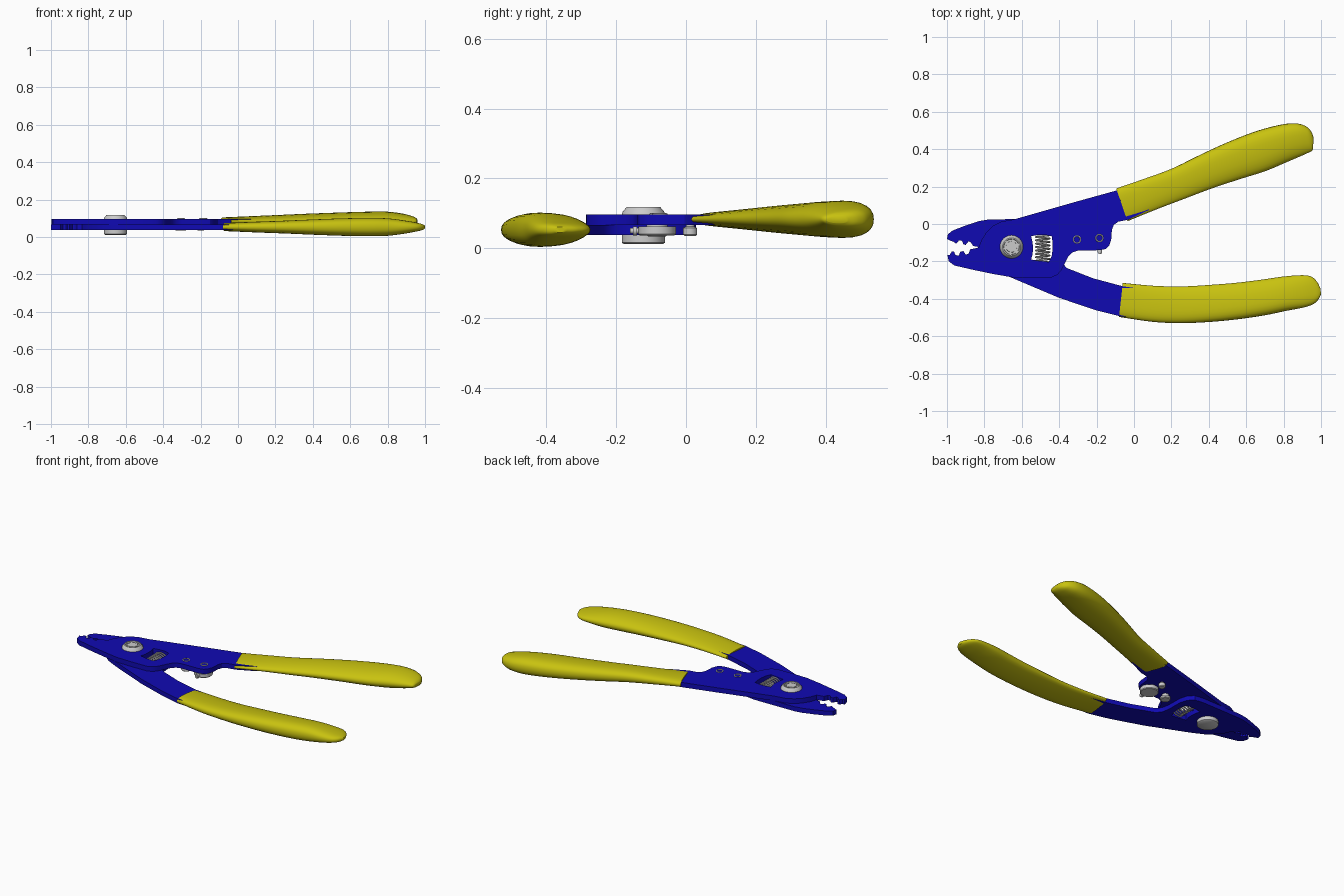
import bpy, bmesh, math
from mathutils import Vector

if "Cube" in bpy.data.objects:
    bpy.data.objects.remove(bpy.data.objects["Cube"])


def material(name, rgb):
    m = bpy.data.materials.new(name)
    m.diffuse_color = (*rgb, 1)
    m.use_nodes = True
    m.node_tree.nodes["Principled BSDF"].inputs["Base Color"].default_value = m.diffuse_color
    return m


BLUE = material("blue_steel", (0.005, 0.003, 0.45))
YELLOW = material("yellow_grip", (0.58, 0.54, 0.005))


def finish(ob, mat=None, angle=35):
    if mat:
        ob.data.materials.append(mat)
    bpy.ops.object.select_all(action='DESELECT')
    ob.select_set(True)
    bpy.context.view_layer.objects.active = ob
    if ob.type == 'CURVE':
        bpy.ops.object.convert(target='MESH')
        ob = bpy.context.object
    bpy.ops.object.shade_smooth_by_angle(angle=math.radians(angle))
    return ob


def from_bmesh(name, bm, mat=None, angle=35):
    bmesh.ops.recalc_face_normals(bm, faces=bm.faces)
    me = bpy.data.meshes.new(name)
    bm.to_mesh(me)
    bm.free()
    ob = bpy.data.objects.new(name, me)
    bpy.context.collection.objects.link(ob)
    return finish(ob, mat, angle)


def plate(name, outlines, z0, z1, mat=None):
    """Flat plate cut from an outline; later outlines become holes."""
    cu = bpy.data.curves.new(name, 'CURVE')
    cu.dimensions, cu.fill_mode, cu.extrude = '2D', 'BOTH', (z1 - z0) / 2
    for pts in outlines:
        s = cu.splines.new('POLY')
        s.points.add(len(pts) - 1)
        for p, (x, y) in zip(s.points, pts):
            p.co = (x, y, 0, 1)
        s.use_cyclic_u = True
    ob = bpy.data.objects.new(name, cu)
    ob.location.z = (z0 + z1) / 2
    bpy.context.collection.objects.link(ob)
    return finish(ob, mat, 30)


def lathe(name, x, y, profile, n=40):
    """Turned part about a vertical axis from (radius, z) points."""
    bm = bmesh.new()
    rings = [[bm.verts.new((x + r * math.cos(i * math.tau / n), y + r * math.sin(i * math.tau / n), z))
              for i in range(n)] for r, z in profile]
    for a, b in zip(rings, rings[1:]):
        for i in range(n):
            j = (i + 1) % n
            bm.faces.new((a[i], a[j], b[j], b[i]))
    bm.faces.new(rings[0])
    bm.faces.new(rings[-1])
    return from_bmesh(name, bm)


def catmull(rows, steps=5):
    out = []
    for i in range(len(rows) - 1):
        p = [Vector(rows[min(max(k, 0), len(rows) - 1)]) for k in (i - 1, i, i + 1, i + 2)]
        for s in range(steps):
            t = s / steps
            out.append(0.5 * (2 * p[1] + (p[2] - p[0]) * t + (2 * p[0] - 5 * p[1] + 4 * p[2] - p[3]) * t * t
                              + (3 * p[1] - p[0] - 3 * p[2] + p[3]) * t ** 3))
    return out + [Vector(rows[-1])]


def grip(name, rows, zc, n=28):
    """Loft of teardrop sections; each row = outer x,y, inner x,y, half height."""
    bm = bmesh.new()
    rings = []
    for ox, oy, ix, iy, h in catmull(rows):
        ring = []
        for k in range(n):
            c, s = math.cos(k * math.tau / n), math.sin(k * math.tau / n)
            u = 0.5 + 0.5 * math.copysign(abs(c) ** 0.85, c)
            z = zc + h * math.copysign(abs(s) ** 0.85, s) * (0.9 + 0.2 * c)
            ring.append(bm.verts.new((ix + (ox - ix) * u, iy + (oy - iy) * u, z)))
        rings.append(ring)
    for a, b in zip(rings, rings[1:]):
        for i in range(n):
            j = (i + 1) % n
            bm.faces.new((a[i], a[j], b[j], b[i]))
    bm.faces.new(rings[0])
    bm.faces.new(rings[-1])
    return from_bmesh(name, bm, YELLOW, 50)


# Spring window shared by both plates
window = [(-.55, -.065), (-.51, -.058), (-.475, -.058), (-.44, -.065), (-.435, -.1), (-.435, -.135),
          (-.44, -.17), (-.455, -.203), (-.5, -.198), (-.55, -.19), (-.542, -.16), (-.54, -.13), (-.542, -.1)]

# Upper plate: lower jaw, head, latch lobe and upper handle tang
upper = [(-.998, -.165), (-.985, -.165), (-.975, -.148), (-.962, -.148), (-.955, -.165), (-.938, -.17),
         (-.928, -.148), (-.912, -.145), (-.9, -.163), (-.885, -.16), (-.875, -.135), (-.85, -.13),
         (-.83, -.125), (-.815, -.085), (-.79, -.045), (-.755, -.01), (-.71, .013), (-.64, .025),
         (-.5, .065), (-.3, .122), (-.09, .18), (.02, .2), (.08, .075), (-.035, .022), (-.085, .012), (-.108, -.005),
         (-.118, -.03), (-.122, -.085), (-.132, -.115), (-.15, -.133), (-.18, -.14), (-.3, -.142),
         (-.33, -.152), (-.35, -.172), (-.375, -.22), (-.39, -.25), (-.41, -.272), (-.44, -.285),
         (-.55, -.287), (-.65, -.285), (-.75, -.268), (-.86, -.245), (-.96, -.222), (-.99, -.2)]
plate("upper_plate", [upper, window], .067, .097, BLUE)

# Lower plate: upper jaw, head and lower handle tang
lower = [(-1, -.08), (-.995, -.055), (-.97, -.035), (-.9, -.008), (-.83, .015), (-.78, .024), (-.65, .026),
         (-.5, .028), (-.44, .02), (-.41, -.01), (-.395, -.06), (-.393, -.16), (-.385, -.205), (-.36, -.235),
         (-.22, -.29), (-.06, -.333), (.06, -.35), (.06, -.5), (-.075, -.493), (-.2, -.462), (-.4, -.395),
         (-.66, -.285), (-.74, -.245), (-.79, -.2), (-.82, -.16), (-.835, -.122),
         (-.86, -.118), (-.873, -.098), (-.885, -.093), (-.9, -.112), (-.912, -.108), (-.92, -.09),
         (-.935, -.087), (-.95, -.105), (-.965, -.095), (-.98, -.09)]
plate("lower_plate", [lower, window], .038, .0668, BLUE)

# Handle grips
grip("upper_grip", [
    (-.095, .19, -.035, .015, .024), (.05, .24, .12, .078, .031), (.2, .295, .27, .135, .038),
    (.35, .368, .41, .188, .045), (.5, .437, .56, .238, .051), (.65, .495, .7, .282, .056),
    (.78, .53, .81, .328, .057), (.865, .538, .885, .36, .047), (.92, .522, .93, .38, .034),
    (.947, .495, .95, .39, .023), (.96, .462, .957, .4, .012)], .083)
grip("lower_grip", [
    (-.08, -.497, -.06, -.315, .023), (.1, -.523, .1, -.33, .031), (.25, -.53, .25, -.334, .037),
    (.4, -.524, .4, -.326, .044), (.55, -.51, .55, -.314, .05), (.7, -.488, .68, -.298, .053),
    (.81, -.465, .79, -.282, .05), (.9, -.448, .89, -.274, .037), (.955, -.43, .945, -.28, .026),
    (.985, -.405, .978, -.308, .018), (1, -.375, .997, -.345, .009)], .053)

# Pivot bolt with recessed cap and retaining clip
PX, PY = -.655, -.122
lathe("pivot_bolt", PX, PY, [(.056, .012), (.062, .016), (.062, .038), (.05, .038), (.05, .097), (.062, .097),
                             (.06, .104), (.048, .118), (.042, .118), (.04, .108), (.03, .108), (.029, .115)])
for k in range(6):
    a = k * math.tau / 6 + .3
    bpy.ops.mesh.primitive_cube_add(size=1, location=(PX + .035 * math.cos(a), PY + .035 * math.sin(a), .111),
                                    rotation=(0, 0, a), scale=(.014, .012, .007))
    bpy.context.object.name = "retaining_clip_tab"

# Return spring in the window
cu = bpy.data.curves.new("return_spring", 'CURVE')
cu.dimensions, cu.bevel_depth, cu.bevel_resolution, cu.use_fill_caps = '3D', .0045, 2, True
sp = cu.splines.new('POLY')
turns, per = 8, 20
sp.points.add(turns * per)
for i, p in enumerate(sp.points):
    a = i * math.tau / per
    p.co = (-.488 + .037 * math.cos(a), -.205 + .145 * i / (turns * per), .067 + .021 * math.sin(a), 1)
spring = bpy.data.objects.new("return_spring", cu)
bpy.context.collection.objects.link(spring)
finish(spring)

# Latch under the lobe: rivet rings on top, knob, disc, lever pin and stop below
for x, y in ((-.305, -.083), (-.185, -.075)):
    bpy.ops.mesh.primitive_torus_add(location=(x, y, .097), major_radius=.019, minor_radius=.0035,
                                     major_segments=32, minor_segments=8)
    bpy.context.object.name = "rivet_ring"
    finish(bpy.context.object)
lathe("latch_knob", -.305, -.083, [(.026, .034), (.03, .038), (.03, .05), (.02, .05), (.02, .069)])
lathe("latch_disc", -.185, -.083, [(.05, .037), (.054, .041), (.054, .062), (.03, .062), (.03, .069)])
lathe("latch_stop", -.2, .012, [(.016, .035), (.02, .039), (.02, .058), (.012, .062), (.012, .069)], 24)
bpy.ops.mesh.primitive_cylinder_add(vertices=20, radius=.008, depth=.07, location=(-.183, -.125, .05),
                                    rotation=(math.pi / 2, 0, 0))
bpy.context.object.name = "latch_pin"
finish(bpy.context.object)
bpy.ops.mesh.primitive_cylinder_add(vertices=20, radius=.013, depth=.012, location=(-.183, -.146, .05),
                                    rotation=(math.pi / 2, 0, 0))
bpy.context.object.name = "latch_pin_collar"
finish(bpy.context.object)
